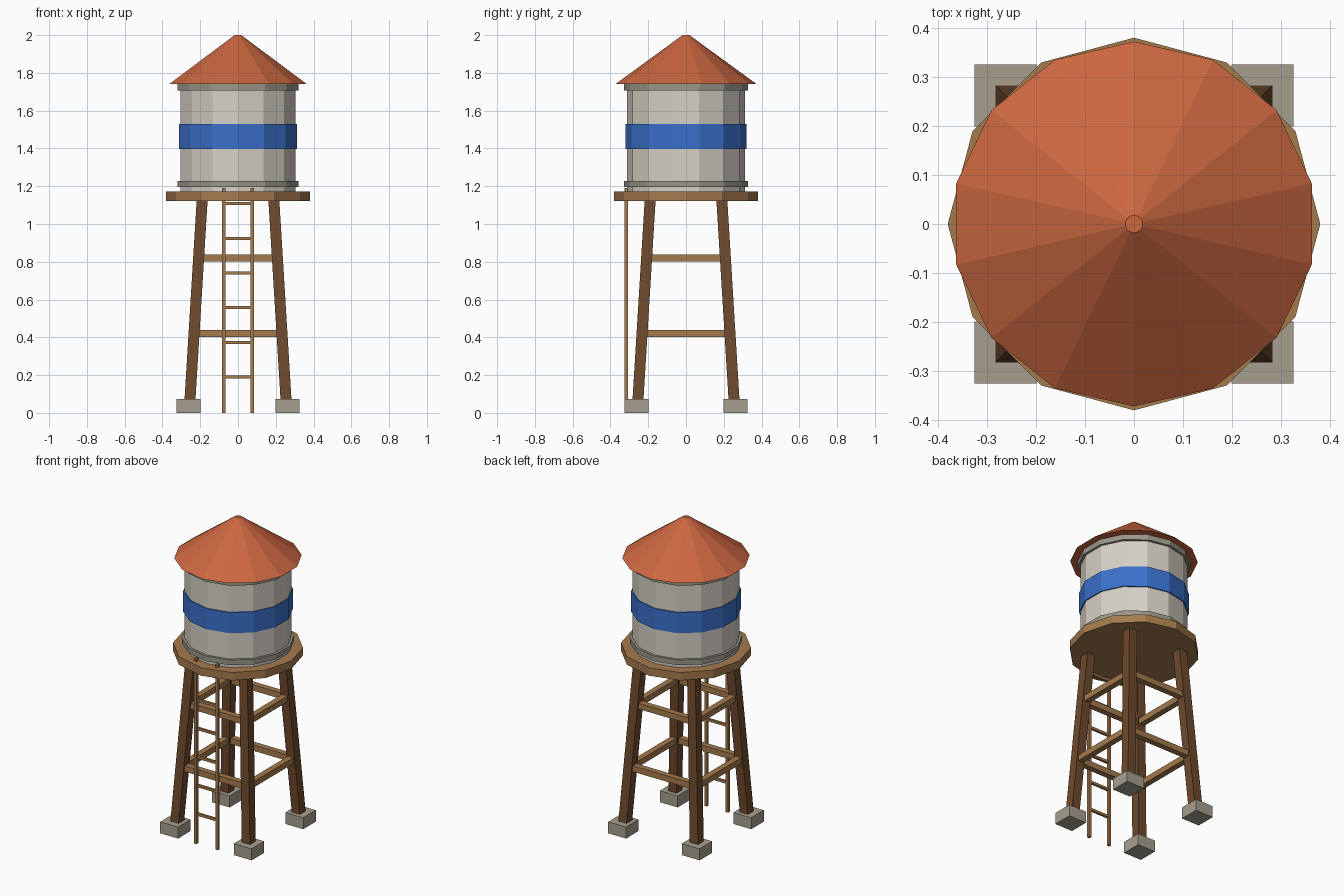
import bpy, bmesh, math
from mathutils import Vector

if "Cube" in bpy.data.objects:
    bpy.data.objects.remove(bpy.data.objects["Cube"])


def material(name, hex_code):
    def lin(c):
        c /= 255
        return c / 12.92 if c <= 0.04045 else ((c + 0.055) / 1.055) ** 2.4
    m = bpy.data.materials.new(name)
    m.diffuse_color = (*[lin(int(hex_code[i:i + 2], 16)) for i in (0, 2, 4)], 1)
    m.use_nodes = True
    m.node_tree.nodes["Principled BSDF"].inputs["Base Color"].default_value = m.diffuse_color
    return m


ROOF = material("terracotta", "CB6740")
TANK = material("pale_metal", "D6D0C6")
BAND = material("blue_paint", "3A70CA")
HOOP = material("grey_metal", "9A968A")
STONE = material("concrete", "A69F8F")
DARK = material("dark_timber", "6F4A2E")
WOOD = material("light_timber", "A57A4D")


def finish(name, bm, mat):
    bmesh.ops.recalc_face_normals(bm, faces=bm.faces)
    me = bpy.data.meshes.new(name)
    bm.to_mesh(me)
    bm.free()
    me.materials.append(mat)
    ob = bpy.data.objects.new(name, me)
    bpy.context.collection.objects.link(ob)
    return ob


def drum(name, sides, r0, r1, z0, z1, mat):
    """Faceted drum or cone with a corner on the +y axis."""
    bm = bmesh.new()
    rings = []
    for r, z in ((r0, z0), (r1, z1)):
        angles = [math.pi / 2 + math.tau * i / sides for i in range(sides)]
        rings.append([bm.verts.new((r * math.cos(a), r * math.sin(a), z)) for a in angles])
    low, high = rings
    bm.faces.new(low)
    bm.faces.new(high)
    for i in range(sides):
        j = (i + 1) % sides
        bm.faces.new((low[i], low[j], high[j], high[i]))
    return finish(name, bm, mat)


def box(name, centre, size, mat, shift=(0, 0)):
    """Box whose top face may be shifted sideways to make it lean."""
    bm = bmesh.new()
    bmesh.ops.create_cube(bm, size=1)
    for v in bm.verts:
        top = v.co.z > 0
        v.co = Vector(centre) + v.co * Vector(size)
        if top:
            v.co += Vector((*shift, 0))
    return finish(name, bm, mat)


# Tank, hoops, painted band and roof
drum("tank", 14, 0.313, 0.313, 1.172, 1.74, TANK)
drum("lower_hoop", 14, 0.328, 0.328, 1.195, 1.228, HOOP)
drum("upper_hoop", 14, 0.328, 0.328, 1.706, 1.741, HOOP)
drum("painted_band", 14, 0.320, 0.320, 1.397, 1.53, BAND)
drum("roof", 14, 0.372, 0.018, 1.742, 2.0, ROOF)

# Platform
drum("platform", 12, 0.38, 0.38, 1.122, 1.173, WOOD)


# Leaning legs on footings
def leg_offset(z):
    return 0.2585 - 0.061 * z


Z0, Z1 = 0.05, 1.13
for sx in (-1, 1):
    for sy in (-1, 1):
        box("footing", (sx * 0.262, sy * 0.262, 0.037), (0.127, 0.127, 0.074), STONE)
        a, lean = leg_offset(Z0), leg_offset(Z1) - leg_offset(Z0)
        box("leg", (sx * a, sy * a, (Z0 + Z1) / 2), (0.058, 0.058, Z1 - Z0), DARK,
            (sx * lean, sy * lean))

# Two levels of braces on all four sides
for z in (0.42, 0.82):
    d = leg_offset(z)
    for s in (-1, 1):
        box("cross_brace", (0, s * d, z), (2 * d, 0.038, 0.038), WOOD)
        box("side_brace", (s * d, 0, z), (0.038, 2 * d, 0.038), WOOD)

# Ladder
for s in (-1, 1):
    box("ladder_rail", (s * 0.075, -0.316, 0.595), (0.018, 0.018, 1.19), WOOD)
for i in range(6):
    box("ladder_rung", (0, -0.316, 0.19 + 0.1835 * i), (0.15, 0.015, 0.016), WOOD)
